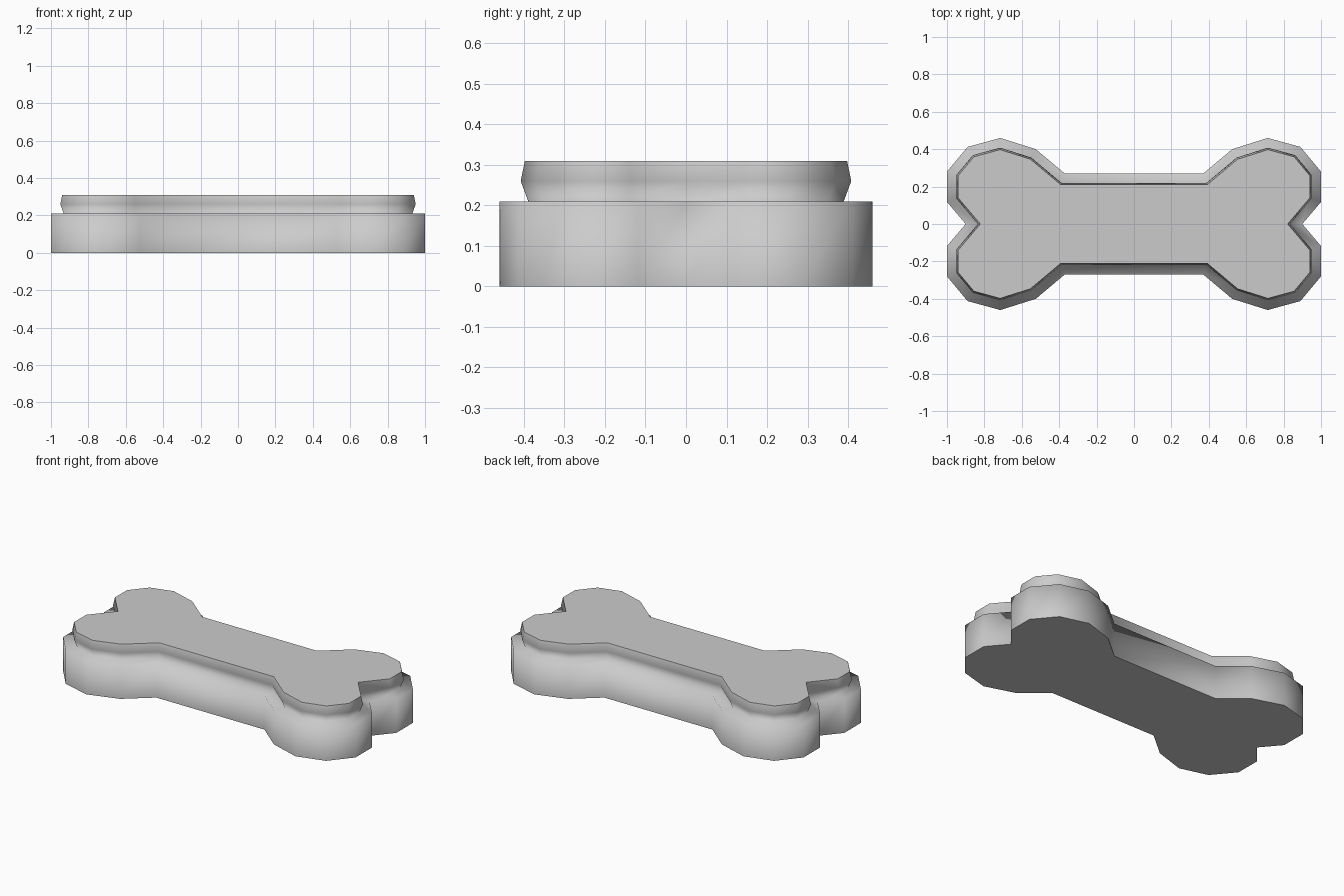
import bpy, bmesh
from mathutils import Vector

if "Cube" in bpy.data.objects:
    bpy.data.objects.remove(bpy.data.objects["Cube"])

# Quarter outline of the bone, mirrored into a full counter-clockwise loop
quarter = [(1.0, 0.118), (1.0, 0.28), (0.89, 0.412), (0.715, 0.46), (0.525, 0.40), (0.37, 0.27)]
right_top = [Vector(p) for p in quarter]
left_top = [Vector((-p.x, p.y)) for p in reversed(right_top)]
left_bottom = [-p for p in right_top]
right_bottom = [Vector((p.x, -p.y)) for p in reversed(right_top)]
outline = ([Vector((0.90, 0))] + right_top + left_top +
           [Vector((-0.90, 0))] + left_bottom + right_bottom)


def inset(points, d):
    """Move every edge inwards by d with mitred corners."""
    out = []
    n = len(points)
    for i, p in enumerate(points):
        a = (p - points[i - 1]).normalized()
        b = (points[(i + 1) % n] - p).normalized()
        na, nb = Vector((-a.y, a.x)), Vector((-b.y, b.x))
        out.append(p + (na + nb) * d / (1 + na.dot(nb)))
    return out


def stacked_bone(name, levels):
    """Bridge inset copies of the outline, given as (inset, z), and cap both ends."""
    bm = bmesh.new()
    rings = [[bm.verts.new((p.x, p.y, z)) for p in inset(outline, d)] for d, z in levels]
    n = len(outline)
    for low, high in zip(rings, rings[1:]):
        for i in range(n):
            j = (i + 1) % n
            bm.faces.new((low[i], low[j], high[j], high[i])).smooth = True
    bm.faces.new(rings[0][::-1])
    bm.faces.new(rings[-1])
    mesh = bpy.data.meshes.new(name)
    bm.to_mesh(mesh)
    bm.free()
    obj = bpy.data.objects.new(name, mesh)
    bpy.context.collection.objects.link(obj)
    return obj


# Straight base, ledge, then a raised tier with a bulging side
stacked_bone("two_tier_bone", [(0, 0), (0, 0.21), (0.068, 0.21), (0.05, 0.26), (0.06, 0.31)])
